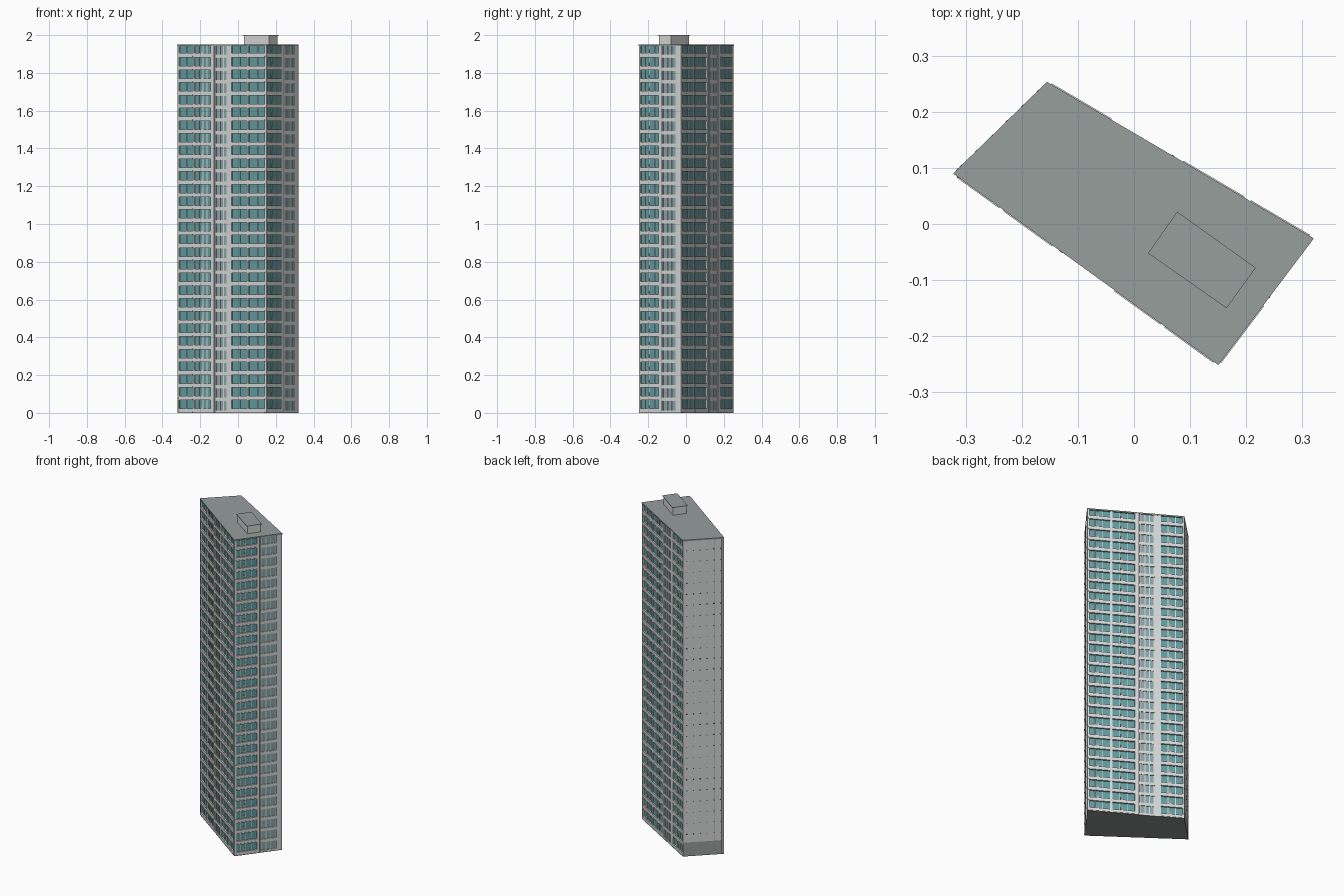
import bpy, bmesh
from mathutils import Vector

if "Cube" in bpy.data.objects:
    bpy.data.objects.remove(bpy.data.objects["Cube"])

FLOORS, TOP = 29, 1.95
FH = TOP / FLOORS
WALL_TOP = TOP - 0.008


def material(name, rgb):
    m = bpy.data.materials.new(name)
    m.diffuse_color = (*rgb, 1)
    m.use_nodes = True
    m.node_tree.nodes["Principled BSDF"].inputs["Base Color"].default_value = m.diffuse_color
    return m


WHITE = material("pale wall", (0.68, 0.70, 0.69))
GLASS = material("teal glass", (0.12, 0.34, 0.36))
PALE_GLASS = material("pale glass", (0.25, 0.38, 0.41))
GREY = material("roof grey", (0.31, 0.345, 0.335))
UNDER = material("underside grey", (0.26, 0.27, 0.27))
WARM = material("warm grey", (0.36, 0.31, 0.30))
DARK = material("dark slot", (0.08, 0.09, 0.09))
CONCRETE = material("concrete", (0.66, 0.69, 0.67))

# Plan corners, counter-clockwise: left, front, right, back
PLAN = [Vector(p) for p in ((-0.321, 0.09), (0.15, -0.25), (0.319, -0.026), (-0.155, 0.252))]


def inset(pts, d):
    """Move every edge of the plan inwards by d."""
    out = []
    for i, p in enumerate(pts):
        a = (p - pts[i - 1]).normalized()
        b = (pts[(i + 1) % len(pts)] - p).normalized()
        out.append(p + (b - a) * d / (a.x * b.y - a.y * b.x))
    return out


def add_prism(bm, pts, z0, z1):
    lo = [bm.verts.new((p.x, p.y, z0)) for p in pts]
    hi = [bm.verts.new((p.x, p.y, z1)) for p in pts]
    bm.faces.new(lo[::-1])
    bm.faces.new(hi)
    n = len(pts)
    for i in range(n):
        j = (i + 1) % n
        bm.faces.new((lo[i], lo[j], hi[j], hi[i]))


def finish(bm, name, mats):
    me = bpy.data.meshes.new(name)
    bm.to_mesh(me)
    bm.free()
    for m in mats:
        me.materials.append(m)
    ob = bpy.data.objects.new(name, me)
    bpy.context.collection.objects.link(ob)
    return ob


def prism(name, pts, z0, z1, mat):
    bm = bmesh.new()
    add_prism(bm, pts, z0, z1)
    return finish(bm, name, [mat])


class Side:
    """One wall; boxes are placed by fraction along it, height and depth."""

    def __init__(self, a, b):
        self.a, self.d = a, b - a
        self.n = Vector((self.d.y, -self.d.x)).normalized()
        self.parts = {}

    def box(self, part, u0, u1, z0, z1, out=0.0, back=-0.012):
        bm = self.parts.setdefault(part, bmesh.new())
        p, q = self.a + self.d * u0, self.a + self.d * u1
        z0, z1 = max(z0, 0.003), min(z1, WALL_TOP)
        add_prism(bm, [p + self.n * out, q + self.n * out,
                       q + self.n * back, p + self.n * back], z0, z1)

    def build(self, prefix, mats):
        for part, bm in self.parts.items():
            finish(bm, f"{prefix}_{part}", [mats[part]])


def balcony_bay(s, u0, u1, z, bars):
    w = u1 - u0
    # floor slab and parapet
    s.box("slabs", u0, u1, z, z + 0.08 * FH, 0.003)
    s.box("parapets", u0, u1, z + 0.08 * FH, z + 0.33 * FH, 0.001)
    # window mullions and a lower panel
    for k in range(bars):
        u = u0 + w * (k + 1) / (bars + 1)
        s.box("mullions", u - 0.004, u + 0.004, z + 0.33 * FH, z + FH, -0.004)
    if bars > 1:
        s.box("panels", u0 + w * 0.38, u0 + w * 0.48, z + 0.33 * FH, z + 0.60 * FH, -0.004)


def window_bay(s, u0, u1, z):
    w = u1 - u0
    # spandrel, lintel, pale panes and upright frames
    s.box("parapets", u0, u1, z, z + 0.20 * FH, -0.001)
    s.box("parapets", u0, u1, z + 0.93 * FH, z + FH, -0.001)
    s.box("panes", u0, u1, z + 0.20 * FH, z + 0.93 * FH, -0.005)
    for f in (0.05, 0.35, 0.65, 0.95):
        s.box("mullions", u0 + w * f - 0.006, u0 + w * f + 0.006,
              z + 0.20 * FH, z + 0.93 * FH, -0.002)


FACADE_MATS = {"piers": WHITE, "slabs": WHITE, "parapets": WHITE, "mullions": WHITE,
               "panels": WARM, "pilasters": WARM, "panes": PALE_GLASS}
# Bays as start, end, number of window bars (0 = framed window bay)
FACADES = {
    "front_facade": (0, [(.015, .175, 1), (.19, .375, 3), (.42, .565, 0),
                         (.61, .785, 1), (.80, .985, 1)]),
    "right_facade": (1, [(.02, .47, 3), (.55, .88, 0)]),
    "back_facade": (2, [(.015, .235, 2), (.26, .49, 2), (.54, .70, 0), (.76, .985, 2)]),
}
for name, (i, bays) in FACADES.items():
    side = Side(PLAN[i], PLAN[i + 1])
    # full-height piers between bays
    edges = [0.0] + [v for b in bays for v in b[:2]] + [1.0]
    for u0, u1 in zip(edges[::2], edges[1::2]):
        side.box("piers", u0, u1, 0, TOP)
    for u0, u1, bars in bays:
        for f in range(FLOORS):
            if bars:
                balcony_bay(side, u0, u1, f * FH, bars)
            else:
                window_bay(side, u0, u1, f * FH)
        # slim upright beside the framed window bays
        if not bars:
            side.box("pilasters", u0 - 0.018, u0 - 0.008, 0, TOP, 0.002)
    side.build(name, FACADE_MATS)

# Blank end wall with grey base, joint line and small slots
end = Side(PLAN[3], PLAN[0])
BASE = 0.085
end.box("base", 0, 1, 0, BASE)
end.box("wall", 0, 1, BASE, TOP)
end.box("joint", 0.777, 0.782, BASE, TOP, 0.001, 0.0)
for f in range(2, FLOORS):
    for k in range(6):
        u = 0.08 + k * 0.165
        end.box("slots", u, u + 0.03, f * FH - 0.002, f * FH + 0.002, 0.0015, 0.0)
end.build("end_wall", {"base": GREY, "wall": CONCRETE, "joint": GREY, "slots": DARK})

# Glazed core, underside, roof and rooftop plant room
prism("glass_core", inset(PLAN, 0.007), 0.003, WALL_TOP, GLASS)
prism("ground_plate", PLAN, 0.0, 0.003, UNDER)
prism("roof_slab", inset(PLAN, -0.001), WALL_TOP, TOP, GREY)
ROOM = [Vector(p) for p in ((0.025, -0.052), (0.165, -0.15), (0.217, -0.078), (0.077, 0.022))]
prism("plant_room", inset(ROOM, 0.005), TOP, 1.998, WHITE)
prism("plant_room_roof", ROOM, 1.998, 2.0, GREY)
